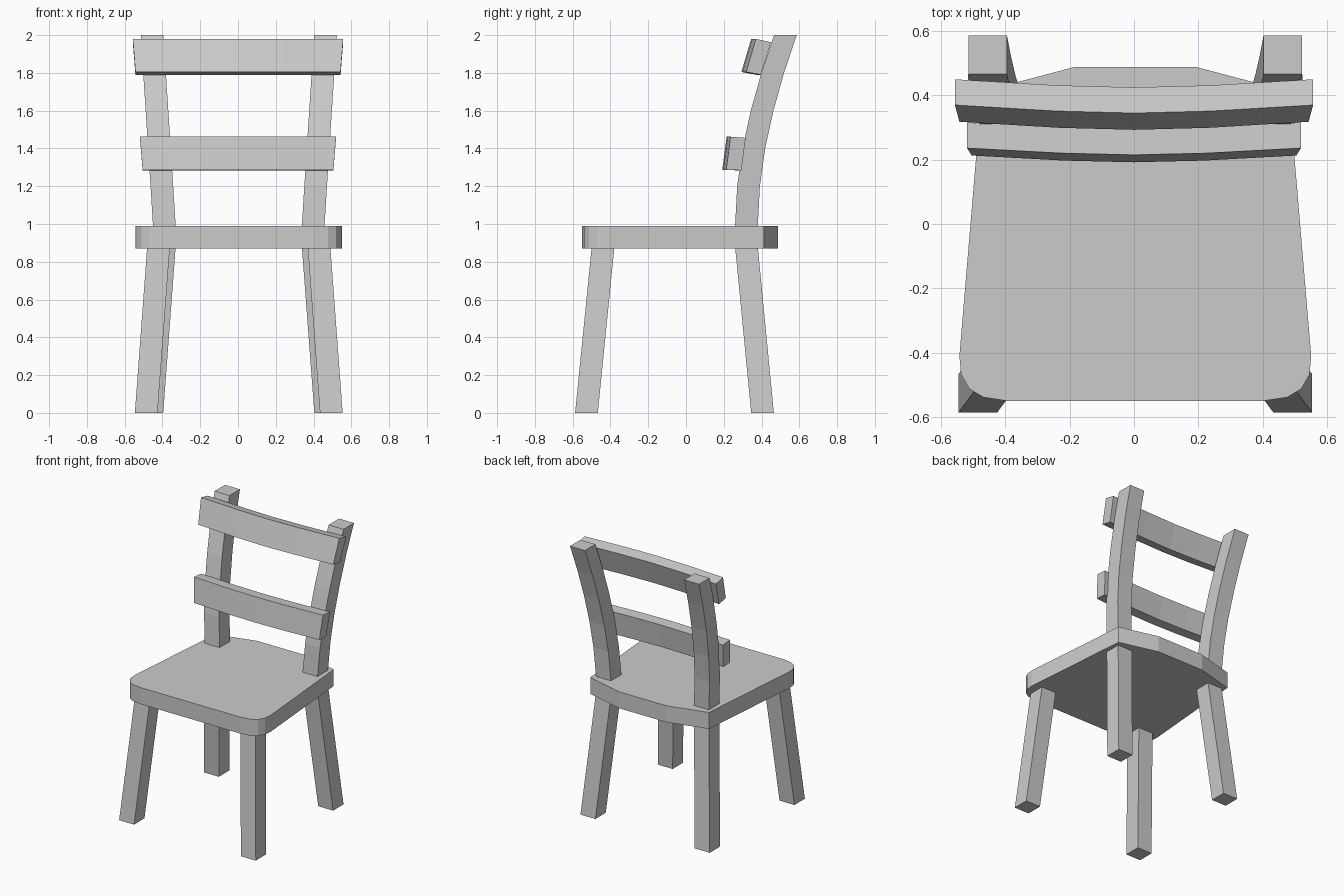
import bpy, bmesh

if "Cube" in bpy.data.objects:
    bpy.data.objects.remove(bpy.data.objects["Cube"])


def loft(name, rings):
    """Join successive rings of points with quads and cap both ends."""
    bm = bmesh.new()
    loops = [[bm.verts.new(p) for p in ring] for ring in rings]
    n = len(loops[0])
    for a, b in zip(loops, loops[1:]):
        for i in range(n):
            j = (i + 1) % n
            bm.faces.new((a[i], a[j], b[j], b[i]))
    bm.faces.new(loops[0][::-1])
    bm.faces.new(loops[-1])
    bmesh.ops.recalc_face_normals(bm, faces=bm.faces)
    mesh = bpy.data.meshes.new(name)
    bm.to_mesh(mesh)
    bm.free()
    obj = bpy.data.objects.new(name, mesh)
    bpy.context.collection.objects.link(obj)
    return obj


SHIFT = 0.004  # seat and legs sit very slightly to the right of the rails


def leg(name, side, path, half=0.06):
    """Square post with level cross-sections along (x, y, z) centres."""
    corners = ((-half, -half), (half, -half), (half, half), (-half, half))
    loft(name, [[(side * x + SHIFT + dx, y + dy, z) for dx, dy in corners]
                for x, y, z in path])


def rail(name, section, bow):
    """Bowed slat: section holds (end x, end y, z) corners, bow moves its middle forward."""
    rings = []
    for s, b in ((-1, 0), (-0.43, 0.75), (0, 1), (0.43, 0.75), (1, 0)):
        rings.append([(s * x, y - b * bow, z) for x, y, z in section])
    loft(name, rings)


# Seat: tapered board with rounded front corners and a bowed back edge
half_outline = [(0.40, -0.55), (0.472, -0.539), (0.516, -0.513),
                (0.542, -0.468), (0.547, -0.41), (0.478, 0.412), (0.19, 0.488)]
outline = half_outline + [(-x, y) for x, y in reversed(half_outline)]
loft("seat", [[(x + SHIFT, y, z) for x, y in outline] for z in (0.87, 0.99)])

# Legs: splayed front pair, rear pair continuing up into curved back posts
front_path = [(0.49, -0.527, 0), (0.424, -0.438, 0.89)]
rear_path = [(0.46, 0.405, 0), (0.394, 0.32, 0.88), (0.394, 0.32, 0.99),
             (0.407, 0.331, 1.2), (0.42, 0.359, 1.4), (0.433, 0.403, 1.6),
             (0.446, 0.459, 1.8), (0.459, 0.526, 2.0)]
for label, side in (("left", -1), ("right", 1)):
    leg("front_leg_" + label, side, front_path)
    leg("rear_leg_" + label, side, rear_path)

# Back rails: leaning slats in front of the posts
rail("top_rail", [(0.543, 0.318, 1.805), (0.557, 0.37, 1.98),
                  (0.557, 0.45, 1.962), (0.543, 0.396, 1.79)], 0.025)
rail("lower_rail", [(0.505, 0.213, 1.287), (0.519, 0.236, 1.462),
                    (0.519, 0.316, 1.456), (0.505, 0.293, 1.284)], 0.021)
